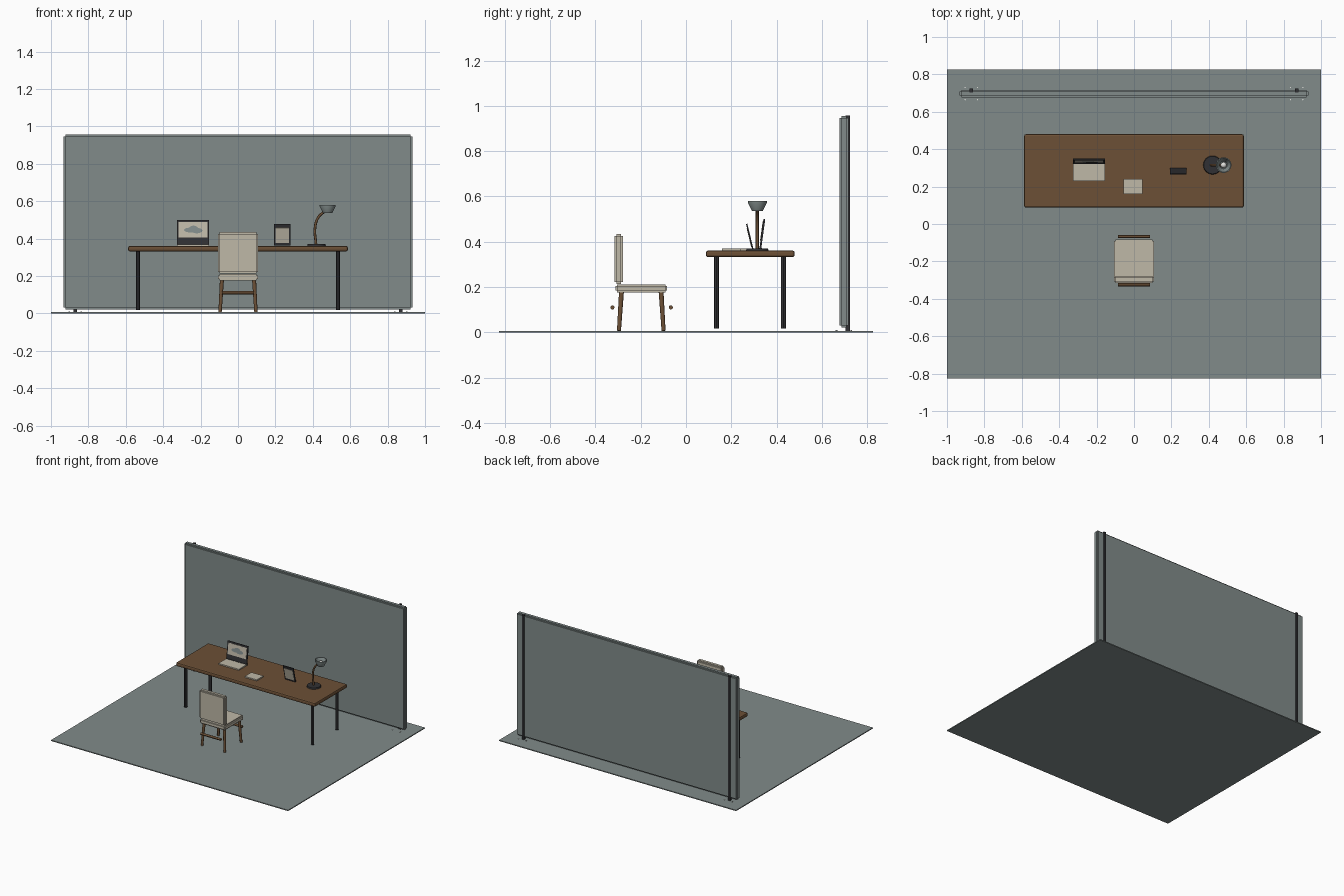
import bpy, bmesh, math
from mathutils import Vector, Matrix

if "Cube" in bpy.data.objects:
    bpy.data.objects.remove(bpy.data.objects["Cube"])


def mat(name, rgb):
    m = bpy.data.materials.new(name)
    m.diffuse_color = (*rgb, 1)
    m.use_nodes = True
    m.node_tree.nodes["Principled BSDF"].inputs["Base Color"].default_value = m.diffuse_color
    return m


GREY = mat("grey_green", (0.22, 0.26, 0.255))
CREAM = mat("cream", (0.52, 0.48, 0.39))
WOOD = mat("brown_wood", (0.15, 0.08, 0.037))
BLACK = mat("charcoal", (0.03, 0.03, 0.033))
PALE = mat("pale_white", (0.75, 0.75, 0.72))


def finish(name, bm, material, smooth=False):
    me = bpy.data.meshes.new(name)
    bm.normal_update()
    bm.to_mesh(me)
    bm.free()
    me.materials.append(material)
    ob = bpy.data.objects.new(name, me)
    bpy.context.collection.objects.link(ob)
    if smooth:
        bpy.ops.object.select_all(action='DESELECT')
        ob.select_set(True)
        bpy.context.view_layer.objects.active = ob
        bpy.ops.object.shade_smooth_by_angle()
    return ob


def add_box(bm, centre, size):
    bmesh.ops.create_cube(bm, size=1, matrix=Matrix.Translation(centre) @ Matrix.Diagonal((*size, 1)))


def box(name, x, y, z, material):
    """Box from (min, max) ranges on each axis."""
    bm = bmesh.new()
    add_box(bm, [sum(r) / 2 for r in (x, y, z)], [r[1] - r[0] for r in (x, y, z)])
    return finish(name, bm, material)


def stepped_box(name, x, y, z, step, material):
    """Padded block with notched edges, from three crossing boxes."""
    bm = bmesh.new()
    centre = [sum(r) / 2 for r in (x, y, z)]
    size = [r[1] - r[0] for r in (x, y, z)]
    for axis in range(3):
        add_box(bm, centre, [s if i == axis else s - 2 * step for i, s in enumerate(size)])
    return finish(name, bm, material)


def rod(name, a, b, r1, material, r2=None, sides=12, caps=True):
    a, b = Vector(a), Vector(b)
    d = b - a
    m = Matrix.Translation((a + b) / 2) @ d.to_track_quat('Z', 'Y').to_matrix().to_4x4()
    bm = bmesh.new()
    bmesh.ops.create_cone(bm, cap_ends=caps, segments=sides, radius1=r1,
                          radius2=r1 if r2 is None else r2, depth=d.length, matrix=m)
    return finish(name, bm, material, True)


# Floor
box("floor", (-1, 1), (-0.825, 0.825), (0, 0.007), GREY)

# Partition screen with rear posts and floor bolts
stepped_box("partition_panel", (-0.932, 0.932), (0.677, 0.717), (0.022, 0.956), 0.009, GREY)
for s in (-1, 1):
    box("partition_post", (s * 0.87 - 0.009, s * 0.87 + 0.009), (0.704, 0.724), (0.007, 0.957), BLACK)
    for dx in (-0.033, 0.033):
        for y in (0.665, 0.73):
            rod("floor_bolt", (s * 0.87 + dx, y, 0.006), (s * 0.87 + dx, y, 0.011), 0.004, PALE, sides=8)

# Desk
top = box("desk_top", (-0.587, 0.587), (0.088, 0.48), (0.332, 0.361), WOOD)
bev = top.modifiers.new("edge_bevel", 'BEVEL')
bev.width = 0.009
bev.segments = 2
for x in (-0.535, 0.535):
    for y in (0.135, 0.43):
        rod("desk_leg", (x, y, 0.018), (x, y, 0.335), 0.011, BLACK)

# Chair
stepped_box("chair_seat", (-0.108, 0.108), (-0.312, -0.083), (0.176, 0.212), 0.008, CREAM)
stepped_box("chair_back", (-0.108, 0.108), (-0.316, -0.278), (0.213, 0.435), 0.009, CREAM)
for s in (-1, 1):
    for y_top, y_foot in ((-0.285, -0.296), (-0.11, -0.099)):
        rod("chair_leg", (s * 0.096, y_foot, 0.007), (s * 0.086, y_top, 0.18), 0.009, WOOD, 0.011)
for y in (-0.325, -0.067):
    rod("chair_stretcher", (-0.085, y, 0.11), (0.085, y, 0.11), 0.009, WOOD)


def tilted_display(name, x, foot, head, depth, margins):
    """Leaning dark slab with a cream plate on its front; returns a mapper for extra plates."""
    foot, head = Vector((0, *foot)), Vector((0, *head))
    up = (head - foot).normalized()
    out = Vector((1, 0, 0)).cross(up)
    if out.y > 0:
        out = -out
    length = (head - foot).length

    def slab(part, xr, vr, wr, material):
        bm = bmesh.new()
        add_box(bm, [sum(r) / 2 for r in (xr, vr, wr)], [r[1] - r[0] for r in (xr, vr, wr)])
        for v in bm.verts:
            v.co = foot + Vector((v.co.x, 0, 0)) + up * v.co.y + out * v.co.z
        bmesh.ops.recalc_face_normals(bm, faces=bm.faces)
        return finish(part, bm, material)

    side, low, high = margins
    slab(name + "_body", x, (0, length), (-depth / 2, depth / 2), BLACK)
    slab(name + "_display", (x[0] + side, x[1] - side), (low, length - high),
         (depth / 2 - 0.001, depth / 2 + 0.002), CREAM)
    return lambda u, v: foot + Vector((u, 0, 0)) + up * v + out * (depth / 2 + 0.003)


# Laptop
box("laptop_base", (-0.326, -0.154), (0.23, 0.325), (0.361, 0.37), CREAM)
box("laptop_hinge", (-0.326, -0.154), (0.322, 0.335), (0.361, 0.372), BLACK)
on_screen = tilted_display("laptop", (-0.326, -0.154), (0.328, 0.368), (0.346, 0.5), 0.008, (0.008, 0.038, 0.012))

# Cloud-like picture on the laptop display: overlapping flat ellipses
for k, (cx, cv, rx, rv) in enumerate(((-0.255, 0.078, 0.034, 0.013), (-0.22, 0.075, 0.03, 0.015),
                                     (-0.238, 0.084, 0.025, 0.018))):
    bm = bmesh.new()
    verts = [bm.verts.new(on_screen(cx + rx * math.cos(t * math.tau / 16), cv + rv * math.sin(t * math.tau / 16))
                          + Vector((0, -0.0004 * k, 0))) for t in range(16)]
    bm.faces.new(verts)
    finish("display_picture", bm, GREY)

# Notepad and tablet
box("notepad", (-0.055, 0.046), (0.16, 0.24), (0.36, 0.37), CREAM)
tilted_display("tablet", (0.192, 0.281), (0.296, 0.364), (0.268, 0.479), 0.006, (0.008, 0.014, 0.02))

# Desk lamp: base, curved stem, open shade and bulb
LY = 0.315
rod("lamp_base", (0.42, LY, 0.361), (0.42, LY, 0.371), 0.05, BLACK, 0.047, 24)
curve = bpy.data.curves.new("lamp_stem", 'CURVE')
curve.dimensions = '3D'
curve.bevel_depth = 0.007
curve.bevel_resolution = 2
curve.resolution_u = 6
curve.use_fill_caps = True
path = ((0.417, 0.37), (0.412, 0.46), (0.43, 0.515), (0.468, 0.55))
spline = curve.splines.new('BEZIER')
spline.bezier_points.add(len(path) - 1)
for p, (x, z) in zip(spline.bezier_points, path):
    p.co = (x, LY, z)
    p.handle_left_type = p.handle_right_type = 'AUTO'
curve.materials.append(WOOD)
stem = bpy.data.objects.new("lamp_stem", curve)
bpy.context.collection.objects.link(stem)

bm = bmesh.new()
profile = ((0, 0.536), (0.024, 0.536), (0.042, 0.572), (0.042, 0.581), (0.037, 0.581), (0.02, 0.542), (0, 0.542))
points = [bm.verts.new((r, 0, z)) for r, z in profile]
edges = [bm.edges.new(pair) for pair in zip(points, points[1:])]
bmesh.ops.spin(bm, geom=points + edges, cent=(0, 0, 0), axis=(0, 0, 1), angle=math.tau, steps=24)
bmesh.ops.remove_doubles(bm, verts=bm.verts, dist=0.0001)
bmesh.ops.recalc_face_normals(bm, faces=bm.faces)
bmesh.ops.translate(bm, verts=bm.verts, vec=(0.479, LY, 0))
finish("lamp_shade", bm, GREY, True)
bm = bmesh.new()
bmesh.ops.create_uvsphere(bm, u_segments=16, v_segments=8, radius=0.016, matrix=Matrix.Translation((0.479, LY, 0.557)))
finish("lamp_bulb", bm, PALE, True)
